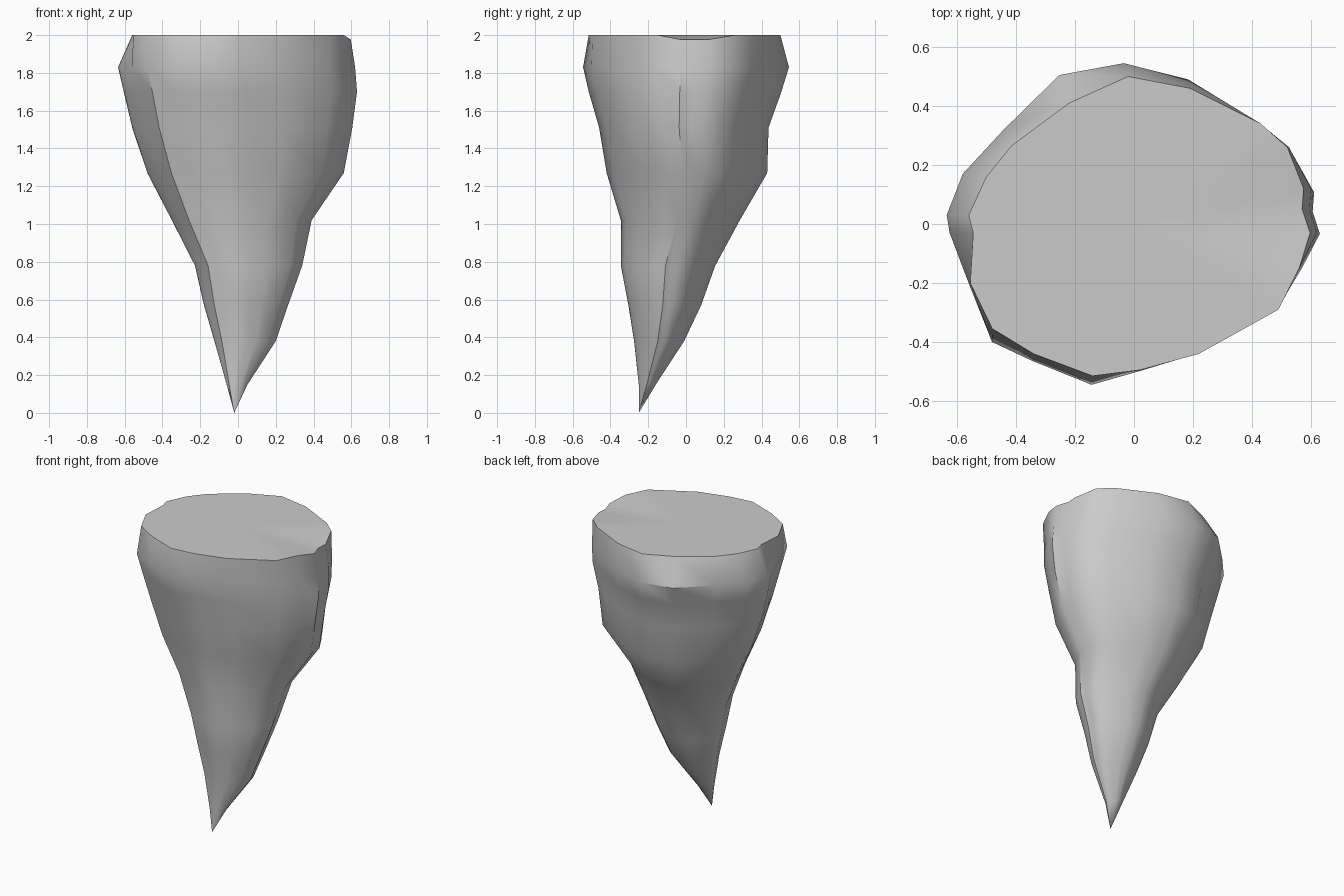
import bpy, bmesh, math

if "Cube" in bpy.data.objects:
    bpy.data.objects.remove(bpy.data.objects["Cube"])

# Widest outline of the spike (seen from above)
OUTLINE = [(-.03, .545), (.19, .49), (.43, .345), (.535, .26), (.61, .12),
           (.605, .05), (.63, -.03), (.57, -.15), (.49, -.29), (.22, -.44),
           (.02, -.5), (-.14, -.545), (-.34, -.465), (-.48, -.4), (-.56, -.2),
           (-.625, -.03), (-.635, .03), (-.58, .17), (-.44, .32), (-.25, .505)]

# Flat top rim: x, y (slightly pulled in from the widest outline)
RIM = [(-.02, .50), (.19, .46), (.43, .34), (.52, .26), (.575, .12),
       (.57, .05), (.597, -.03), (.56, -.15), (.49, -.29), (.22, -.44),
       (.02, -.495), (-.14, -.515), (-.34, -.44), (-.48, -.355), (-.555, -.2),
       (-.545, -.03), (-.56, .03), (-.50, .16), (-.415, .265), (-.22, .41)]

# Levels: z, x min, x max, y min, y max
LEVELS = [(.15, -.06, .05, -.25, -.16),
          (.38, -.125, .20, -.275, -.01),
          (.57, -.18, .265, -.305, .08),
          (.78, -.228, .34, -.345, .155),
          (1.02, -.35, .39, -.345, .285),
          (1.27, -.48, .56, -.42, .43),
          (1.51, -.56, .605, -.46, .437),
          (1.70, -.605, .63, -.515, .505),
          (1.83, -.635, .62, -.545, .545)]


def fit(value, lo, hi, new_lo, new_hi):
    return new_lo + (value - lo) / (hi - lo) * (new_hi - new_lo)


bm = bmesh.new()

# Side rings: outline fitted to each level's extents
rings = []
for z, x0, x1, y0, y1 in LEVELS:
    rings.append([bm.verts.new((fit(x, -.635, .63, x0, x1),
                                fit(y, -.545, .545, y0, y1), z))
                  for x, y in OUTLINE])

# Rim dips a little on the right
rings.append([bm.verts.new((x, y, 1.977 if x > .565 else 2.0)) for x, y in RIM])

n = len(OUTLINE)
for low, high in zip(rings, rings[1:]):
    for i in range(n):
        j = (i + 1) % n
        bm.faces.new((low[i], low[j], high[j], high[i]))

# Pointed tip
tip = bm.verts.new((-.02, -.25, 0))
for i in range(n):
    bm.faces.new((tip, rings[0][(i + 1) % n], rings[0][i]))

# Top cap
centre = bm.verts.new((0, 0, 2))
for i in range(n):
    bm.faces.new((rings[-1][i], rings[-1][(i + 1) % n], centre))

bmesh.ops.recalc_face_normals(bm, faces=bm.faces[:])
mesh = bpy.data.meshes.new("rock_spike")
bm.to_mesh(mesh)
bm.free()
spike = bpy.data.objects.new("rock_spike", mesh)
bpy.context.collection.objects.link(spike)

# Smooth sides, crisp rim
bpy.context.view_layer.objects.active = spike
spike.select_set(True)
bpy.ops.object.shade_smooth_by_angle(angle=math.radians(40))
